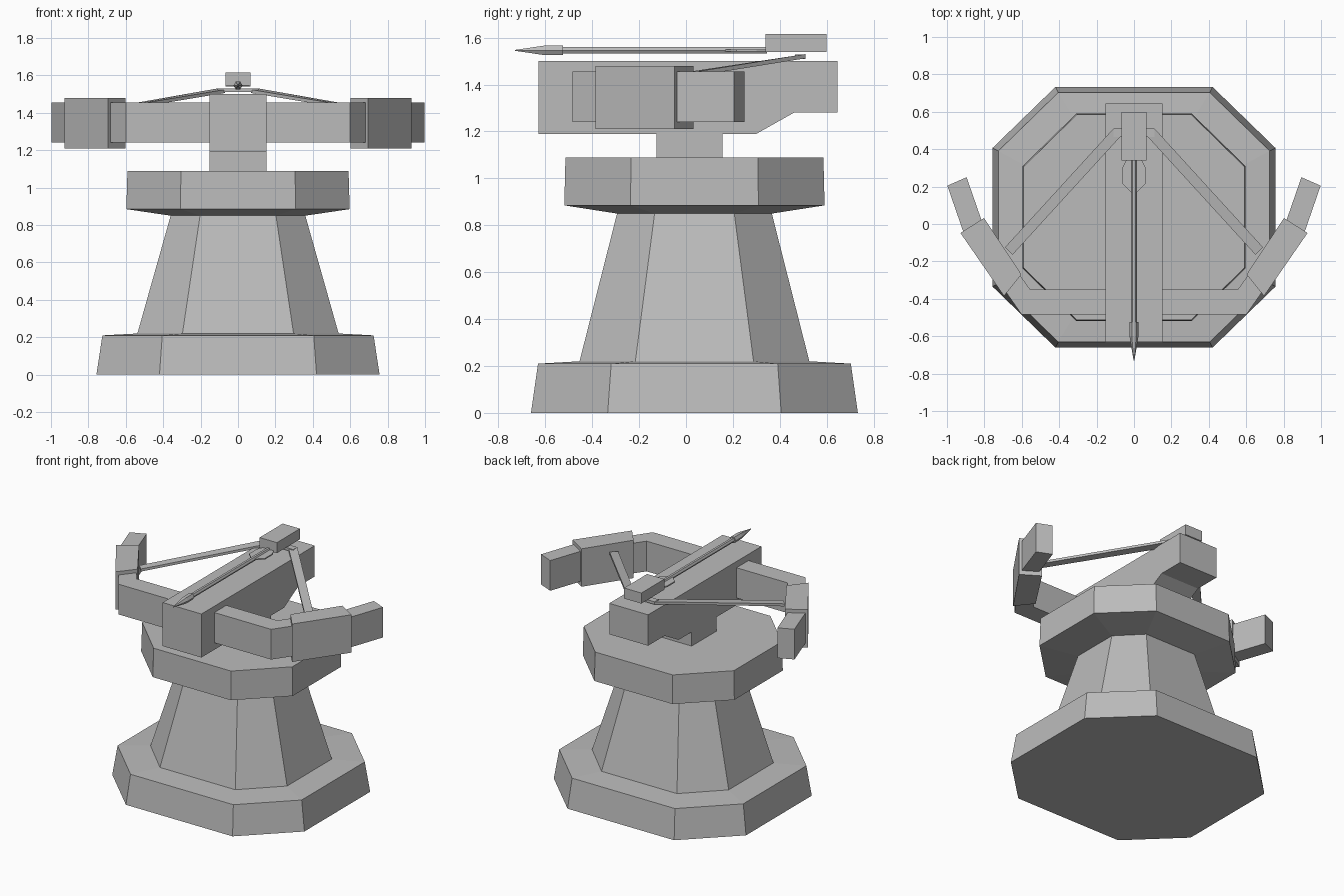
import bpy, bmesh, math
from mathutils import Vector

cube = bpy.data.objects.get("Cube")
if cube:
    bpy.data.objects.remove(cube)

grey = bpy.data.materials.new("stone grey")
grey.use_nodes = True
grey.diffuse_color = (0.5, 0.5, 0.5, 1)
grey.node_tree.nodes["Principled BSDF"].inputs["Base Color"].default_value = (0.5, 0.5, 0.5, 1)


def loft(name, rings):
    """Skin a stack of matching vertex rings and cap both ends."""
    bm = bmesh.new()
    loops = [[bm.verts.new(p) for p in ring] for ring in rings]
    n = len(loops[0])
    for a, b in zip(loops, loops[1:]):
        for i in range(n):
            j = (i + 1) % n
            bm.faces.new((a[i], a[j], b[j], b[i]))
    bm.faces.new(loops[0][::-1])
    bm.faces.new(loops[-1])
    bmesh.ops.recalc_face_normals(bm, faces=bm.faces)
    mesh = bpy.data.meshes.new(name)
    bm.to_mesh(mesh)
    bm.free()
    mesh.materials.append(grey)
    obj = bpy.data.objects.new(name, mesh)
    bpy.context.collection.objects.link(obj)
    return obj


def prism(name, outline, z0, z1):
    """Extrude a plan outline between two heights."""
    return loft(name, [[(x, y, z) for x, y in outline] for z in (z0, z1)])


def box(name, x, y0, y1, z0, z1):
    return prism(name, [(-x, y0), (x, y0), (x, y1), (-x, y1)], z0, z1)


def octagon(z, hx, hy, cx, cy, yc=0.036):
    """Eight-sided ring: half sizes hx, hy and corner positions cx, cy."""
    pts = [(hx, -cy), (hx, cy), (cx, hy), (-cx, hy),
           (-hx, cy), (-hx, -cy), (-cx, -hy), (cx, -hy)]
    return [(x, y + yc, z) for x, y in pts]


# Pedestal: plinth, tapered tower and flared platform
loft("pedestal", [
    octagon(0.00, 0.757, 0.697, 0.42, 0.37),
    octagon(0.21, 0.725, 0.667, 0.405, 0.355),
    octagon(0.22, 0.538, 0.490, 0.297, 0.252),
    octagon(0.85, 0.360, 0.330, 0.203, 0.170),
    octagon(0.885, 0.597, 0.555, 0.308, 0.273),
    octagon(1.09, 0.591, 0.550, 0.305, 0.270)])

# Swivel neck and stock
box("neck", 0.153, -0.125, 0.155, 1.08, 1.2)
stock = [(-0.63, 1.19), (0.30, 1.19), (0.46, 1.28),
         (0.645, 1.28), (0.645, 1.5), (-0.63, 1.5)]
loft("stock", [[(x, y, z) for y, z in stock] for x in (-0.153, 0.153)])

# Bow limb in one bent piece
half_outer = [(0.60, -0.485), (0.915, -0.035), (0.998, 0.205)]
half_inner = [(0.895, 0.25), (0.81, 0.005), (0.555, -0.35)]
half = half_outer + half_inner
bow = half + [(-x, y) for x, y in reversed(half)]
prism("bow", bow, 1.24, 1.455)

# Thick sleeves and drawn string, one per side
sleeve = [(0.695, -0.385), (0.928, -0.048), (0.802, 0.032), (0.602, -0.27)]
for side, s in (("left", 1), ("right", -1)):
    prism(side + "_sleeve", [(s * x, y) for x, y in sleeve], 1.21, 1.48)
    strand = [(0.65, -0.165, 1.428), (0.69, -0.125, 1.428),
              (0.11, 0.51, 1.53), (0.07, 0.47, 1.524)]
    loft(side + "_string", [[(s * x, y, z - d) for x, y, z in strand]
                            for d in (0.018, 0)])
box("string_centre", 0.11, 0.465, 0.51, 1.51, 1.529)

# Sliding block holding the bolt
box("string_block", 0.068, 0.34, 0.60, 1.54, 1.615)


def hex_ring(y, r):
    return [(r * math.cos(math.radians(60 * i)), y,
             1.546 + r * math.sin(math.radians(60 * i))) for i in range(6)]


# Bolt: shaft, pointed head and flat fletching
loft("bolt_shaft", [hex_ring(-0.54, 0.016), hex_ring(0.345, 0.016)])
loft("bolt_head", [hex_ring(-0.73, 0.002), hex_ring(-0.60, 0.024), hex_ring(-0.525, 0.024)])
fletch = [(0.012, 0.165), (0.062, 0.215), (0.062, 0.30), (0.04, 0.345)]
prism("bolt_fletching", fletch + [(-x, y) for x, y in reversed(fletch)], 1.541, 1.55)
